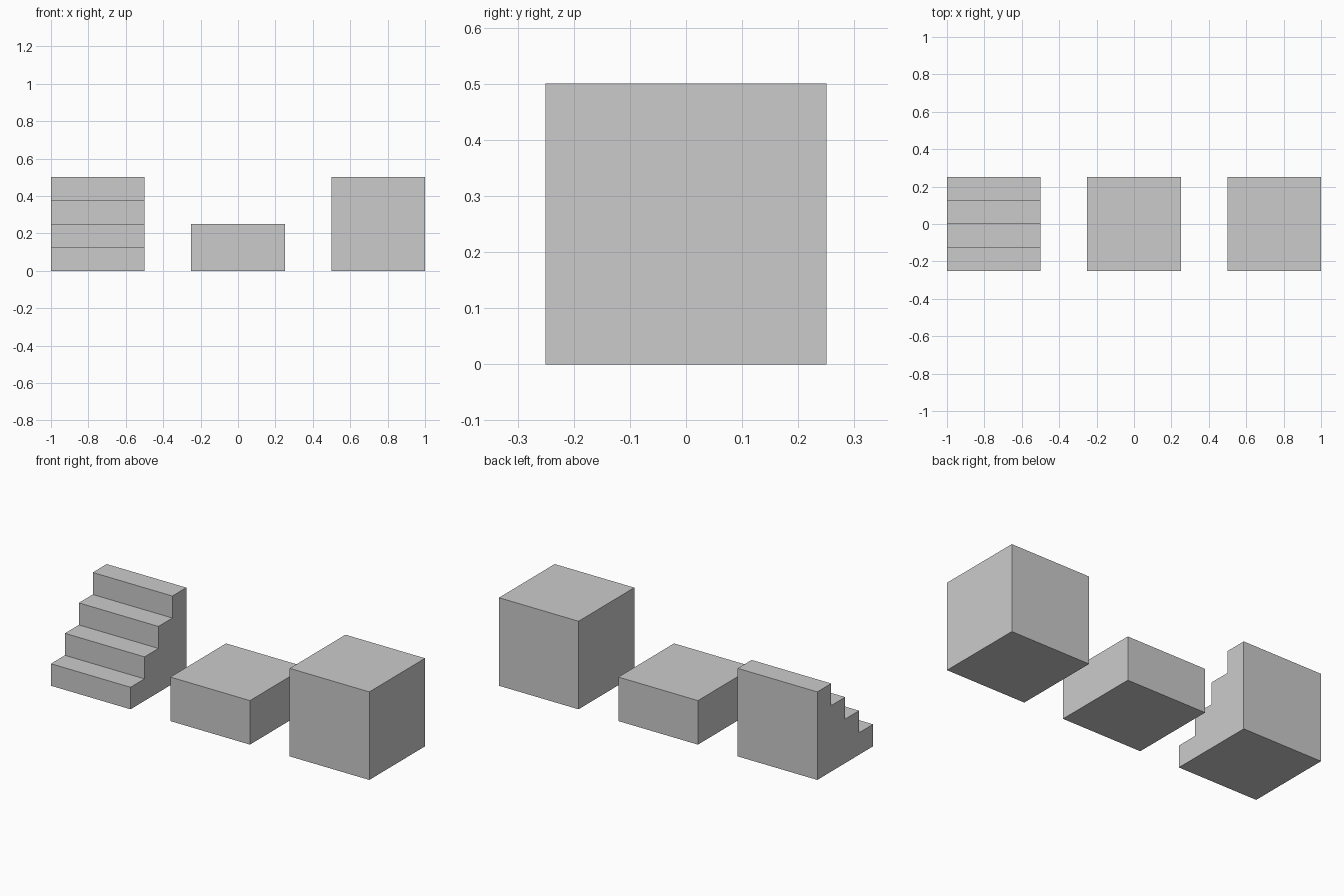
import bpy, bmesh

if "Cube" in bpy.data.objects:
    bpy.data.objects.remove(bpy.data.objects["Cube"])

SIZE = 0.5
HALF = SIZE / 2
STEPS = 4


def extrude_profile(name, profile, x_min, x_max):
    """Extrude a closed (y, z) profile along x into a solid."""
    bm = bmesh.new()
    face = bm.faces.new([bm.verts.new((x_min, y, z)) for y, z in profile])
    result = bmesh.ops.extrude_face_region(bm, geom=[face])
    verts = [g for g in result["geom"] if isinstance(g, bmesh.types.BMVert)]
    bmesh.ops.translate(bm, verts=verts, vec=(x_max - x_min, 0, 0))
    bmesh.ops.recalc_face_normals(bm, faces=bm.faces)
    mesh = bpy.data.meshes.new(name)
    bm.to_mesh(mesh)
    bm.free()
    obj = bpy.data.objects.new(name, mesh)
    bpy.context.collection.objects.link(obj)
    return obj


def box_profile(height):
    return [(-HALF, 0), (HALF, 0), (HALF, height), (-HALF, height)]


# Staircase rising from front to back
step = SIZE / STEPS
stair_profile = [(HALF, 0), (-HALF, 0)]
for i in range(STEPS):
    y = -HALF + i * step
    z = (i + 1) * step
    stair_profile += [(y, z), (y + step, z)]
    
extrude_profile("staircase", stair_profile, -1.0, -0.5)

# Half-height block in the middle
extrude_profile("half_block", box_profile(SIZE / 2), -HALF, HALF)

# Full cube on the right
extrude_profile("full_block", box_profile(SIZE), 0.5, 1.0)
